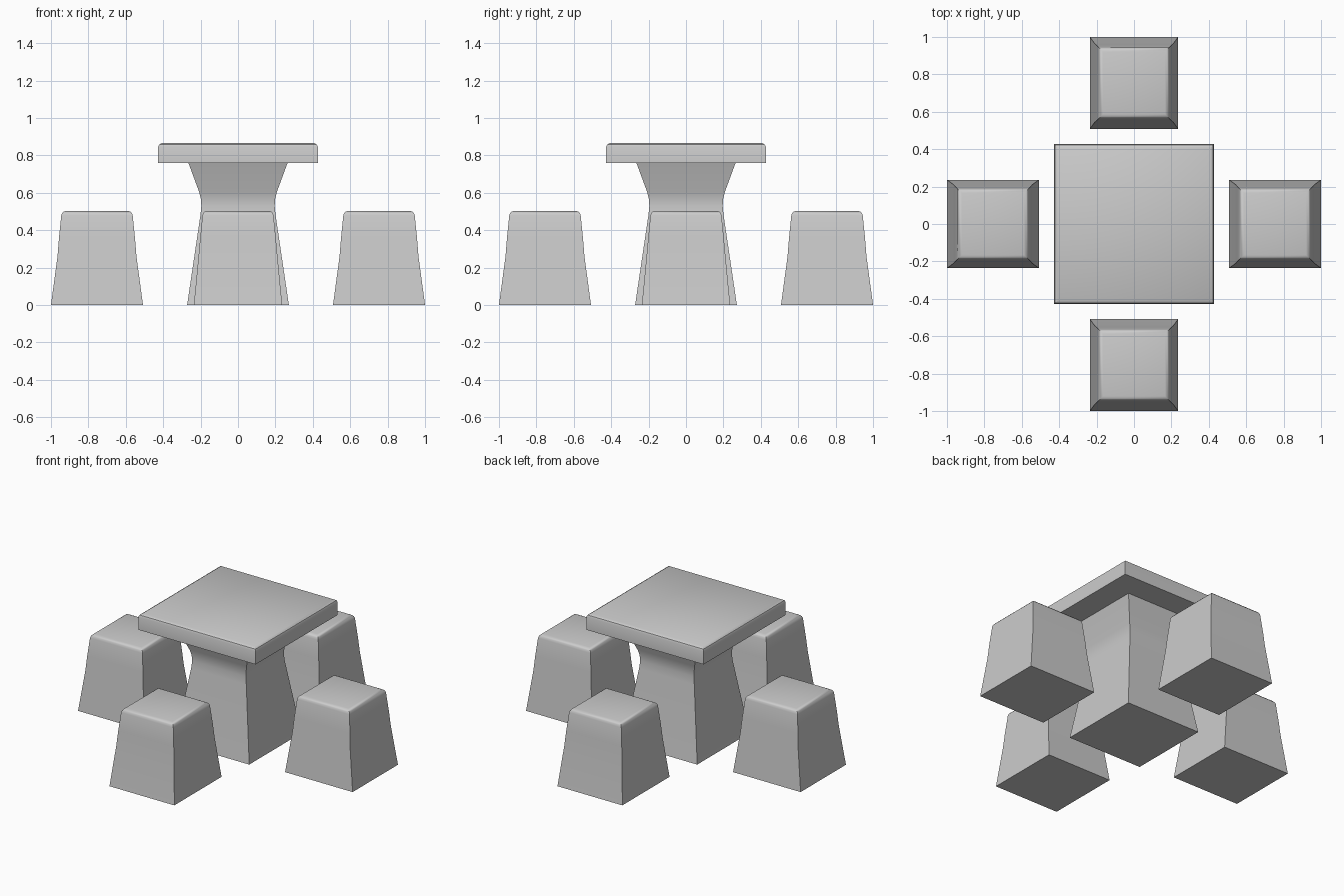
import bpy, bmesh
from math import pi, radians

if "Cube" in bpy.data.objects:
    bpy.data.objects.remove(bpy.data.objects["Cube"])


def loft(name, rings, location=(0, 0, 0), turn=0):
    """Stack rectangular rings (half_x, half_y, z) into a closed solid."""
    bm = bmesh.new()
    loops = [[bm.verts.new((sx * hx, sy * hy, z))
              for sx, sy in ((-1, -1), (1, -1), (1, 1), (-1, 1))]
             for hx, hy, z in rings]
    for a, b in zip(loops, loops[1:]):
        for i in range(4):
            j = (i + 1) % 4
            bm.faces.new((a[i], a[j], b[j], b[i]))
    bm.faces.new(loops[0][::-1])
    bm.faces.new(loops[-1])
    mesh = bpy.data.meshes.new(name)
    bm.to_mesh(mesh)
    bm.free()
    ob = bpy.data.objects.new(name, mesh)
    bpy.context.collection.objects.link(ob)
    ob.location = location
    ob.rotation_euler.z = turn
    bpy.ops.object.select_all(action='DESELECT')
    ob.select_set(True)
    bpy.context.view_layer.objects.active = ob
    bpy.ops.object.shade_smooth_by_angle(angle=radians(35))
    return ob


# Table top with softened upper edge
loft("table_top", [(h, h, z) for h, z in (
    (0.427, 0.76), (0.427, 0.845), (0.422, 0.857), (0.407, 0.866))])

# Waisted pedestal
loft("table_pedestal", [(h, h, z) for h, z in (
    (0.272, 0), (0.201, 0.48), (0.196, 0.53), (0.199, 0.57),
    (0.208, 0.605), (0.267, 0.765))])

# Four flared stools, one per table side
stool = [(0.246, 0.236, 0), (0.211, 0.211, 0.26), (0.203, 0.202, 0.36),
         (0.191, 0.19, 0.478), (0.187, 0.186, 0.49),
         (0.179, 0.178, 0.499), (0.166, 0.166, 0.503)]
for side, x, y, turn in (("right", 0.754, 0, 0), ("back", 0, 0.754, pi / 2),
                         ("left", -0.754, 0, pi), ("front", 0, -0.754, -pi / 2)):
    loft(side + "_stool", stool, (x, y, 0), turn)
